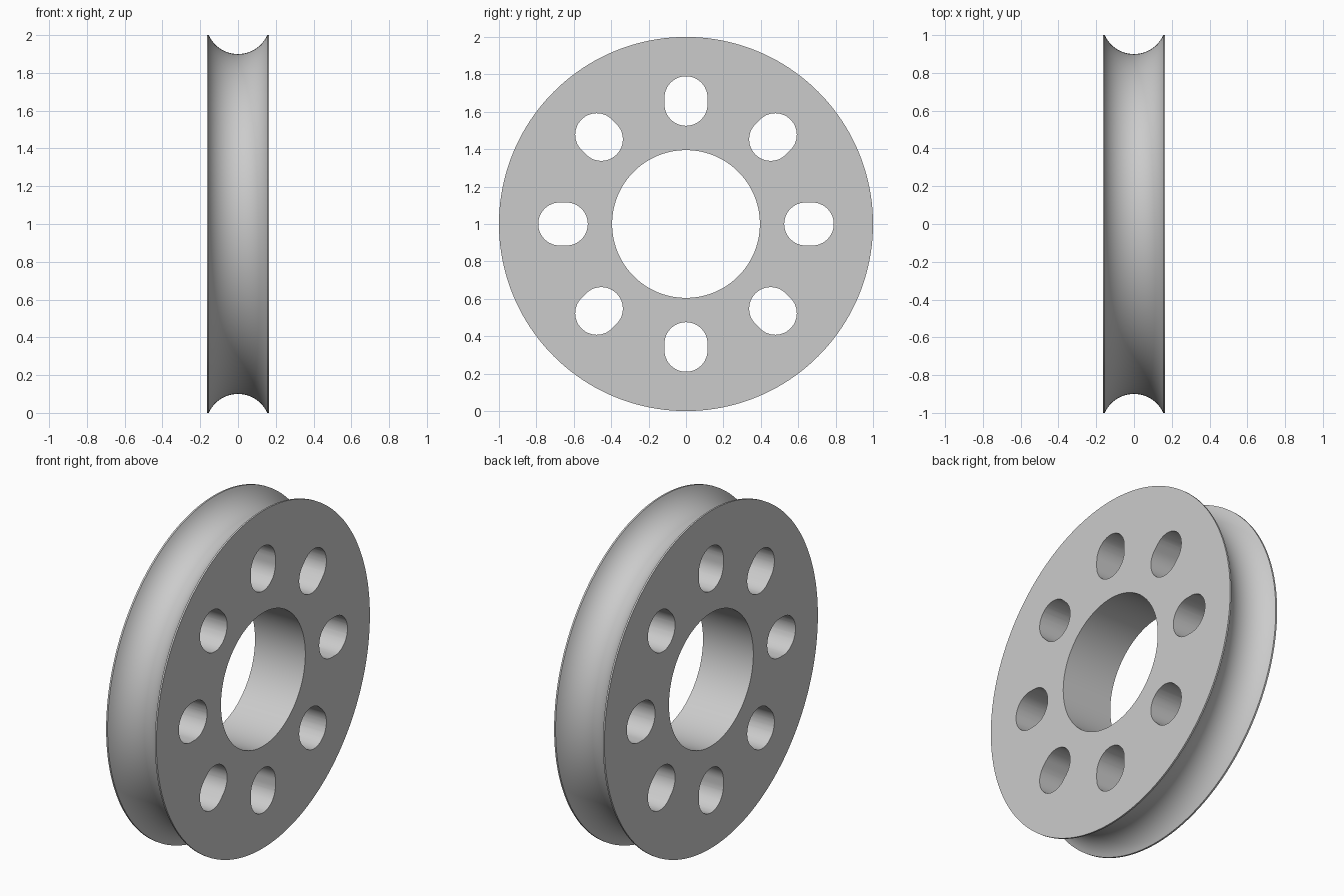
import bpy, bmesh, math
from mathutils import Matrix, Vector

if "Cube" in bpy.data.objects:
    bpy.data.objects.remove(bpy.data.objects["Cube"])

HALF_WIDTH, LIP, RIM, BORE, GROOVE_DEPTH = 0.165, 0.01, 1.0, 0.395, 0.1
SEGMENTS, ARC_STEPS = 160, 24
CENTRE = Matrix.Translation((0, 0, RIM))

grey = bpy.data.materials.new("plain grey")
grey.use_nodes = True
colour = (0.6, 0.6, 0.6, 1)
grey.diffuse_color = colour
grey.node_tree.nodes["Principled BSDF"].inputs["Base Color"].default_value = colour


def add_object(name, bm):
    bmesh.ops.recalc_face_normals(bm, faces=bm.faces)
    mesh = bpy.data.meshes.new(name)
    bm.to_mesh(mesh)
    bm.free()
    mesh.materials.append(grey)
    obj = bpy.data.objects.new(name, mesh)
    bpy.context.collection.objects.link(obj)
    return obj


# Wheel section: bore, flat sides, thin lips and a circular-arc groove
half_groove = HALF_WIDTH - LIP
radius = (half_groove ** 2 + GROOVE_DEPTH ** 2) / (2 * GROOVE_DEPTH)
sweep = math.asin(half_groove / radius)
section = [(-HALF_WIDTH, BORE), (-HALF_WIDTH, RIM)]
for i in range(ARC_STEPS + 1):
    a = sweep * (2 * i / ARC_STEPS - 1)
    section.append((radius * math.sin(a),
                    RIM - GROOVE_DEPTH + radius * (1 - math.cos(a))))
section += [(HALF_WIDTH, RIM), (HALF_WIDTH, BORE)]

# Revolve the section about the x axis
bm = bmesh.new()
rings = []
for s in range(SEGMENTS):
    turn = Matrix.Rotation(2 * math.pi * s / SEGMENTS, 4, 'X')
    rings.append([bm.verts.new(CENTRE @ turn @ Vector((x, 0, r))) for x, r in section])
for s in range(SEGMENTS):
    a, b = rings[s], rings[(s + 1) % SEGMENTS]
    for i in range(len(section)):
        j = (i + 1) % len(section)
        bm.faces.new((a[i], a[j], b[j], b[i]))
wheel = add_object("grooved_wheel", bm)

# Eight short radial slots, used as cutters
SLOT_RADIUS, INNER, OUTER, STEPS = 0.115, 0.64, 0.675, 24
bm = bmesh.new()
for k in range(8):
    turn = CENTRE @ Matrix.Rotation(math.pi * k / 4, 4, 'X')
    outline = []
    for middle, start in ((OUTER, 0), (INNER, math.pi)):
        for i in range(STEPS + 1):
            a = start + math.pi * i / STEPS
            outline.append((SLOT_RADIUS * math.cos(a), middle + SLOT_RADIUS * math.sin(a)))
    face = bm.faces.new([bm.verts.new(turn @ Vector((-0.3, y, z))) for y, z in outline])
    grown = bmesh.ops.extrude_face_region(bm, geom=[face], use_keep_orig=True)
    moved = [g for g in grown["geom"] if isinstance(g, bmesh.types.BMVert)]
    bmesh.ops.translate(bm, vec=(0.6, 0, 0), verts=moved)
cutter = add_object("slot_cutter", bm)

cut = wheel.modifiers.new("slots", 'BOOLEAN')
cut.operation, cut.solver, cut.object = 'DIFFERENCE', 'EXACT', cutter

# Bake the cut, remove the cutter and smooth the curved walls
bpy.ops.object.select_all(action='DESELECT')
wheel.select_set(True)
bpy.context.view_layer.objects.active = wheel
bpy.ops.object.modifier_apply(modifier=cut.name)
bpy.data.objects.remove(cutter)
bpy.ops.object.shade_smooth_by_angle(angle=math.radians(30))
